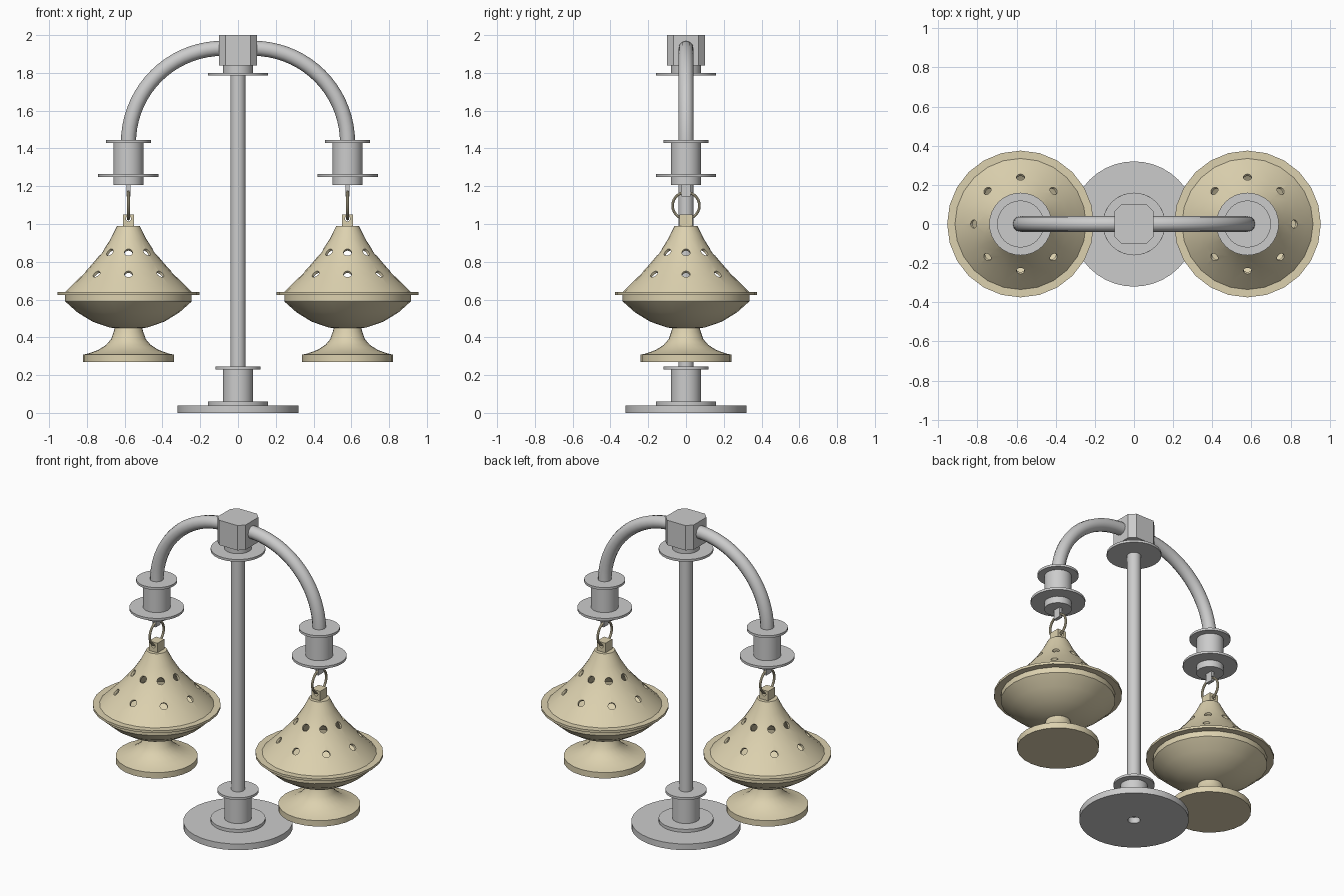
import bpy, bmesh
from math import sin, cos, pi, radians, atan2
from mathutils import Matrix, Vector

if "Cube" in bpy.data.objects:
    bpy.data.objects.remove(bpy.data.objects["Cube"])

tan = bpy.data.materials.new("cream_paint")
tan.diffuse_color = (0.72, 0.64, 0.43, 1)
tan.use_nodes = True
tan.node_tree.nodes["Principled BSDF"].inputs["Base Color"].default_value = tan.diffuse_color
ARM_X = 0.58


def finish(name, bm, loc=(0, 0, 0), mat=None):
    bmesh.ops.recalc_face_normals(bm, faces=bm.faces)
    me = bpy.data.meshes.new(name)
    bm.to_mesh(me)
    bm.free()
    smooth(me)
    if mat:
        me.materials.append(mat)
    ob = bpy.data.objects.new(name, me)
    ob.location = loc
    bpy.context.collection.objects.link(ob)
    return ob


def smooth(me):
    me.polygons.foreach_set("use_smooth", [True] * len(me.polygons))
    me.set_sharp_from_angle(angle=radians(32))


def lathe(name, profile, n=32, loc=(0, 0, 0), mat=None, closed=False):
    """Turn (radius, z) points about z; closed joins the last point to the first."""
    bm = bmesh.new()
    rings = []
    for r, z in profile:
        if r == 0:
            rings.append([bm.verts.new((0, 0, z))] * n)
        else:
            rings.append([bm.verts.new((r * cos(2 * pi * i / n), r * sin(2 * pi * i / n), z))
                          for i in range(n)])
    pairs = list(zip(rings, rings[1:]))
    if closed:
        pairs.append((rings[-1], rings[0]))
    for a, b in pairs:
        for i in range(n):
            j = (i + 1) % n
            vs = list(dict.fromkeys((a[i], a[j], b[j], b[i])))
            if len(vs) > 2:
                bm.faces.new(vs)
    return finish(name, bm, loc, mat)


def box(name, size, loc, mat=None, chamfer=0):
    bm = bmesh.new()
    bmesh.ops.create_cube(bm, size=1, matrix=Matrix.Diagonal((*size, 1)))
    if chamfer:
        edges = [e for e in bm.edges if abs((e.verts[0].co - e.verts[1].co).z) > 0.01]
        bmesh.ops.bevel(bm, geom=edges, offset=chamfer, segments=1, affect='EDGES')
    return finish(name, bm, loc, mat)


def drill(ob, holes):
    """Cut round holes given as (centre, axis, radius, depth) in world space."""
    bm = bmesh.new()
    for c, axis, r, d in holes:
        m = Matrix.Translation(c) @ Vector(axis).to_track_quat('Z', 'Y').to_matrix().to_4x4()
        bmesh.ops.create_cone(bm, cap_ends=True, segments=14, radius1=r, radius2=r, depth=d, matrix=m)
    cutter = finish("hole_cutter", bm)
    cutter.hide_render = True
    mod = ob.modifiers.new("holes", 'BOOLEAN')
    mod.operation, mod.solver, mod.object = 'DIFFERENCE', 'EXACT', cutter
    bpy.context.view_layer.update()
    dg = bpy.context.evaluated_depsgraph_get()
    me = bpy.data.meshes.new_from_object(ob.evaluated_get(dg))
    ob.modifiers.clear()
    ob.data = me
    smooth(me)
    bpy.data.objects.remove(cutter)


# Central stand: stepped base, pole, top flange and chamfered hub
lathe("base", [(0.036, 0), (0.32, 0), (0.32, 0.04), (0.16, 0.04), (0.16, 0.06), (0.08, 0.06),
               (0.08, 0.23), (0.12, 0.23), (0.12, 0.245), (0.036, 0.245)], 40, closed=True)
lathe("pole", [(0, 0.04), (0.04, 0.04), (0.04, 1.82), (0, 1.82)], 24)
lathe("top_flange", [(0, 1.785), (0.16, 1.785), (0.16, 1.8), (0.08, 1.8), (0.08, 1.85), (0, 1.85)])
box("hub", (0.2, 0.2, 0.16), (0, 0, 1.92), chamfer=0.035)

# Lantern profiles
outer = [(0.06, 0.99), (0.095, 0.92), (0.14, 0.85), (0.19, 0.79), (0.24, 0.735), (0.3, 0.675), (0.34, 0.635)]
cap = [(0, 0.99)] + outer + [(r - 0.014, z - 0.006) for r, z in reversed(outer)] + [(0, 0.984)]
bowl_out = [(0.335, 0.625), (0.335, 0.59), (0.27, 0.532), (0.19, 0.483), (0.1, 0.452), (0, 0.44)]
bowl = [(0.32, 0.64), (0.375, 0.64), (0.375, 0.625)] + bowl_out \
    + [(0, 0.455)] + [(r - 0.012, z + 0.012) for r, z in bowl_out[-2:0:-1]]
foot = [(0, 0.46), (0.07, 0.46), (0.078, 0.43), (0.092, 0.39), (0.118, 0.36), (0.16, 0.333),
        (0.21, 0.315), (0.24, 0.308), (0.24, 0.27), (0, 0.27)]

for s, side in ((-1, "left"), (1, "right")):
    x = s * ARM_X
    at = (x, 0, 0)

    # Curved arm from the hub down to the fitting
    cu = bpy.data.curves.new(side + "_arm", 'CURVE')
    cu.dimensions = '3D'
    cu.bevel_depth, cu.bevel_resolution, cu.use_fill_caps = 0.04, 4, True
    path = [(0.03, 1.93)] + [(0.08 + 0.5 * sin(pi / 2 * i / 18), 1.43 + 0.5 * cos(pi / 2 * i / 18))
                             for i in range(19)] + [(ARM_X, 1.40)]
    sp = cu.splines.new('POLY')
    sp.points.add(len(path) - 1)
    for p, (px, pz) in zip(sp.points, path):
        p.co = (s * px, 0, pz, 1)
    bpy.context.collection.objects.link(bpy.data.objects.new(side + "_arm", cu))

    # Flanged fitting with its eye tab
    lathe(side + "_fitting", [(0, 1.445), (0.12, 1.445), (0.12, 1.43), (0.08, 1.43), (0.08, 1.265),
                              (0.16, 1.265), (0.16, 1.25), (0.08, 1.25), (0.08, 1.207), (0, 1.207)], loc=at)
    tab = box(side + "_eye_tab", (0.022, 0.05, 0.07), (x, 0, 1.18))
    drill(tab, [((x, 0, 1.168), (0, 1, 0), 0.008, 0.2)])

    # Hanging ring, lying in the side plane
    bm = bmesh.new()
    grid = [[bm.verts.new((0.008 * sin(2 * pi * j / 8),
                           (0.071 + 0.007 * cos(2 * pi * j / 8)) * cos(2 * pi * i / 28),
                           (0.071 + 0.007 * cos(2 * pi * j / 8)) * sin(2 * pi * i / 28)))
             for j in range(8)] for i in range(28)]
    for i in range(28):
        for j in range(8):
            a, b = grid[i], grid[(i + 1) % 28]
            bm.faces.new((a[j], b[j], b[(j + 1) % 8], a[(j + 1) % 8]))
    finish(side + "_ring", bm, (x, 0, 1.097), tan)

    # Lantern: loop block, pierced cap, bowl with rim, foot
    block = box(side + "_loop_block", (0.06, 0.07, 0.065), (x, 0, 1.019), tan)
    drill(block, [((x, 0, 1.028), (0, 1, 0), 0.014, 0.2)])
    top = lathe(side + "_lantern_cap", cap, 24, at, tan)
    holes = []
    for r, z, tilt in ((0.14, 0.85, 0.66), (0.24, 0.735, 0.8)):
        for k in range(8):
            a = k * pi / 4
            axis = (cos(a) * cos(tilt), sin(a) * cos(tilt), sin(tilt))
            holes.append(((x + r * cos(a), r * sin(a), z), axis, 0.022, 0.07))
    drill(top, holes)
    lathe(side + "_lantern_bowl", bowl, 24, at, tan, closed=True)
    lathe(side + "_lantern_foot", foot, 24, at, tan)
